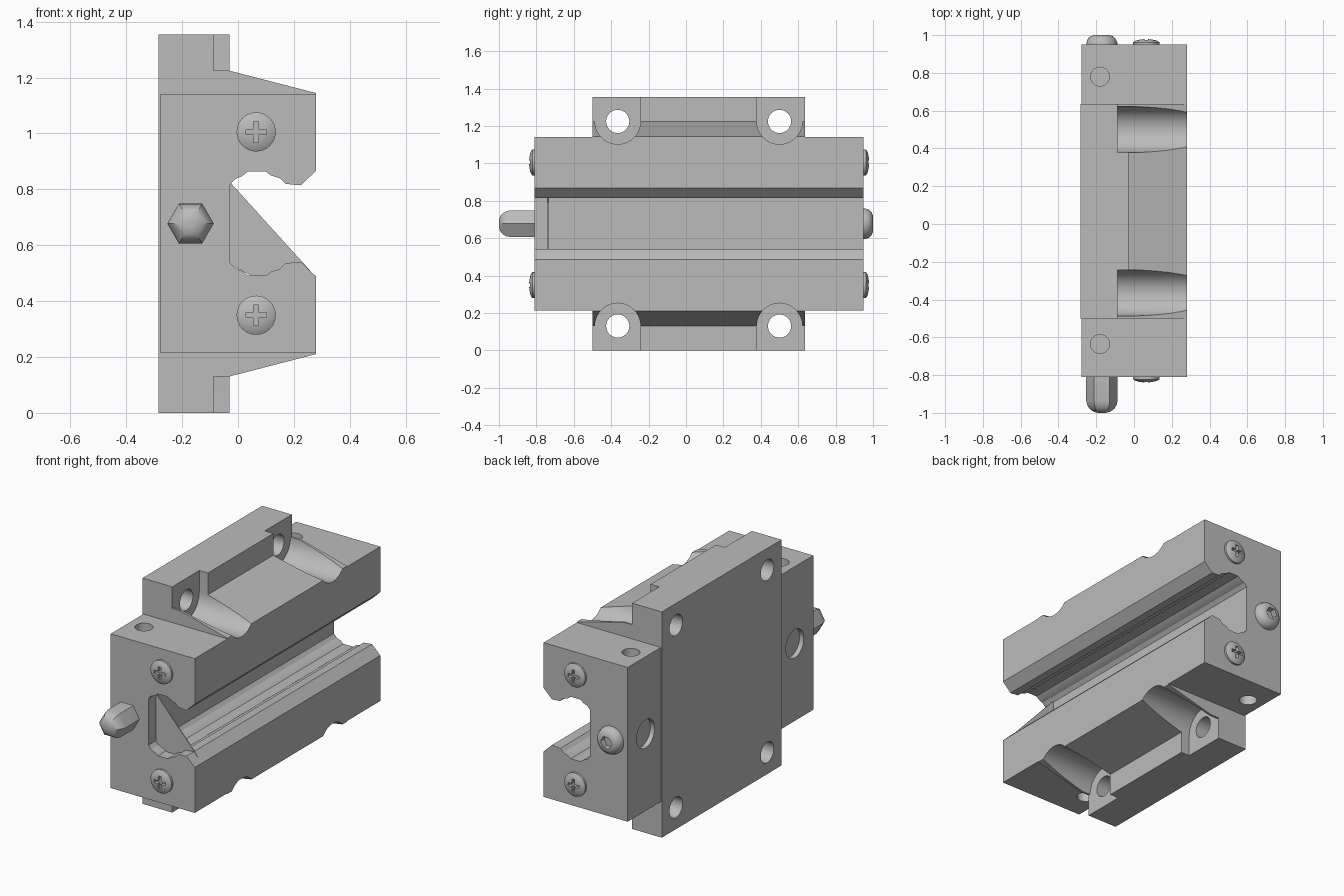
import bpy, bmesh, math
from mathutils import Matrix, Vector

cube = bpy.data.objects.get("Cube")
if cube:
    bpy.data.objects.remove(cube, do_unlink=True)

MID = 0.6775                    # height of the mirror plane
FRONT, BACK = -0.81, 0.95       # ends of the carriage
BODY_FRONT, BODY_BACK = -0.5, 0.635
BOLT_Y = (-0.365, 0.5)

steel = bpy.data.materials.new("steel grey")
steel.use_nodes = True
GREY = (0.5, 0.5, 0.5, 1)
steel.diffuse_color = GREY
steel.node_tree.nodes["Principled BSDF"].inputs["Base Color"].default_value = GREY


def finish(name, bm):
    bmesh.ops.recalc_face_normals(bm, faces=bm.faces)
    mesh = bpy.data.meshes.new(name)
    bm.to_mesh(mesh)
    bm.free()
    mesh.materials.append(steel)
    obj = bpy.data.objects.new(name, mesh)
    bpy.context.collection.objects.link(obj)
    return obj


def prism(name, points, axis, start, end):
    """Extrude 2D points: (x, z) along y, or (y, z) along x, or (x, y) along z."""
    def place(p, d):
        return {"x": (d, p[0], p[1]), "y": (p[0], d, p[1]), "z": (p[0], p[1], d)}[axis]
    bm = bmesh.new()
    face = bm.faces.new([bm.verts.new(place(p, start)) for p in points])
    out = bmesh.ops.extrude_face_region(bm, geom=[face])
    shift = Vector(place((0, 0), end - start))
    bmesh.ops.translate(bm, vec=shift, verts=[v for v in out["geom"] if isinstance(v, bmesh.types.BMVert)])
    return finish(name, bm)


def circle(cx, cy, r, n=32, turn=0.0):
    return [(cx + r * math.cos(turn + math.tau * i / n),
             cy + r * math.sin(turn + math.tau * i / n)) for i in range(n)]


def lathe(name, profile, x, z, y, out, n=32, turn=0.0):
    """Spin (radius, distance) pairs about an axis along y; out is -1 for front, 1 for back."""
    bm = bmesh.new()
    rings = [[bm.verts.new((px, y + out * d, pz)) for px, pz in circle(x, z, r, n, turn)]
             for r, d in profile]
    for a, b in zip(rings, rings[1:]):
        for i in range(n):
            j = (i + 1) % n
            bm.faces.new((a[i], a[j], b[j], b[i]))
    bm.faces.new(rings[0])
    bm.faces.new(rings[-1])
    return finish(name, bm)


def cut(obj, cutters):
    bpy.context.view_layer.objects.active = obj
    for c in cutters:
        mod = obj.modifiers.new("cut", "BOOLEAN")
        mod.operation, mod.solver, mod.object = "DIFFERENCE", "EXACT", c
        bpy.ops.object.modifier_apply(modifier=mod.name)
        bpy.data.objects.remove(c, do_unlink=True)


def smooth(obj, angle=35):
    bpy.ops.object.select_all(action="DESELECT")
    obj.select_set(True)
    bpy.context.view_layer.objects.active = obj
    bpy.ops.object.shade_smooth_by_angle(angle=math.radians(angle))


def mirrored(half):
    """Mirror (x, height above middle) points into a closed outline."""
    return [(x, MID + h) for x, h in half] + [(x, MID - h) for x, h in reversed(half)]


# Upper lip of the rail groove, from the opening to the floor
lip = [(0.28, 0.19), (0.225, 0.137), (0.17, 0.142), (0.15, 0.162), (0.118, 0.172),
       (0.1, 0.186), (0.035, 0.186), (0.015, 0.17), (-0.01, 0.16), (-0.028, 0.14)]

# Flanged body with four bolt holes and spot faces
body = prism("flanged_body", mirrored([(-0.284, MID), (-0.03, MID), (-0.03, 0.547),
                                       (0.28, 0.467)] + lip), "y", BODY_FRONT, BODY_BACK)
cutters = []
R = 0.122
for y, outer in zip(BOLT_Y, (-0.7, 0.8)):
    for side in (-1, 1):
        z = MID + side * 0.547
        inward = 1 if y < 0 else -1
        arc = [(y + inward * R * math.cos(math.pi * i / 20),
                z - side * R * math.sin(math.pi * i / 20)) for i in range(21)]
        slot = arc + [(outer, z), (outer, z + side * 0.4), (y + inward * R, z + side * 0.4)]
        cutters.append(prism("slot_cutter", slot, "x", -0.087, 0.5))
        cutters.append(prism("bolt_cutter", circle(y, z, 0.062), "x", -0.5, 0.1))
cut(body, cutters)
smooth(body, 25)

# End caps with side ports and a round seal recess
for name, y0, y1, port in (("front_end_cap", FRONT, BODY_FRONT, -0.635),
                           ("back_end_cap", BODY_BACK, BACK, 0.78)):
    cap = prism(name, mirrored([(-0.278, 0.463), (0.28, 0.463)] + lip), "y", y0, y1)
    cut(cap, [prism("top_port", circle(-0.18, port, 0.05), "z", 1.08, 1.3),
              prism("bottom_port", circle(-0.18, port, 0.05), "z", 0.1, 0.275),
              prism("seal_recess", circle(port, MID, 0.085), "x", -0.4, -0.25)])
    smooth(cap, 25)

# Thin web across the front mouth of the groove
prism("front_web", [(-0.028, 0.825), (-0.028, 0.53), (0.05, 0.49), (0.28, 0.485)], "y", -0.74, -0.735)

# Cross-head screws at both ends
for end, y, out in (("front", FRONT, -1), ("back", BACK, 1)):
    for side, label in ((1, "upper"), (-1, "lower")):
        z = MID + side * 0.328
        screw = lathe(f"{end}_{label}_screw", [(0.07, -0.01), (0.07, 0.012), (0.055, 0.021),
                                               (0.03, 0.027), (0.008, 0.029)], 0.065, z, y, out)
        a, b = 0.037, 0.009
        cross = [(b, a), (b, b), (a, b), (a, -b), (b, -b), (b, -a),
                 (-b, -a), (-b, -b), (-a, -b), (-a, b), (-b, b), (-b, a)]
        cut(screw, [prism("cross_cutter", [(0.065 + px, z + pz) for px, pz in cross],
                          "y", y + out * 0.008, y + out * 0.06)])
        smooth(screw)

# Hexagonal grease fitting with a domed tip
fitting = lathe("grease_fitting", [(0.083, -0.02), (0.083, 0.125), (0.078, 0.148), (0.066, 0.168),
                                   (0.046, 0.183), (0.02, 0.19), (0.008, 0.19)],
                -0.17, MID, FRONT, -1, 6)
smooth(fitting, 30)

# Button-head plug with a hexagonal socket
plug = lathe("back_plug", [(0.082, -0.02), (0.082, 0.008), (0.075, 0.028), (0.06, 0.043),
                           (0.042, 0.05)], -0.17, MID, BACK, 1)
cut(plug, [prism("socket_cutter", circle(-0.17, MID, 0.038, 6), "y", BACK + 0.015, 1.2)])
smooth(plug)
